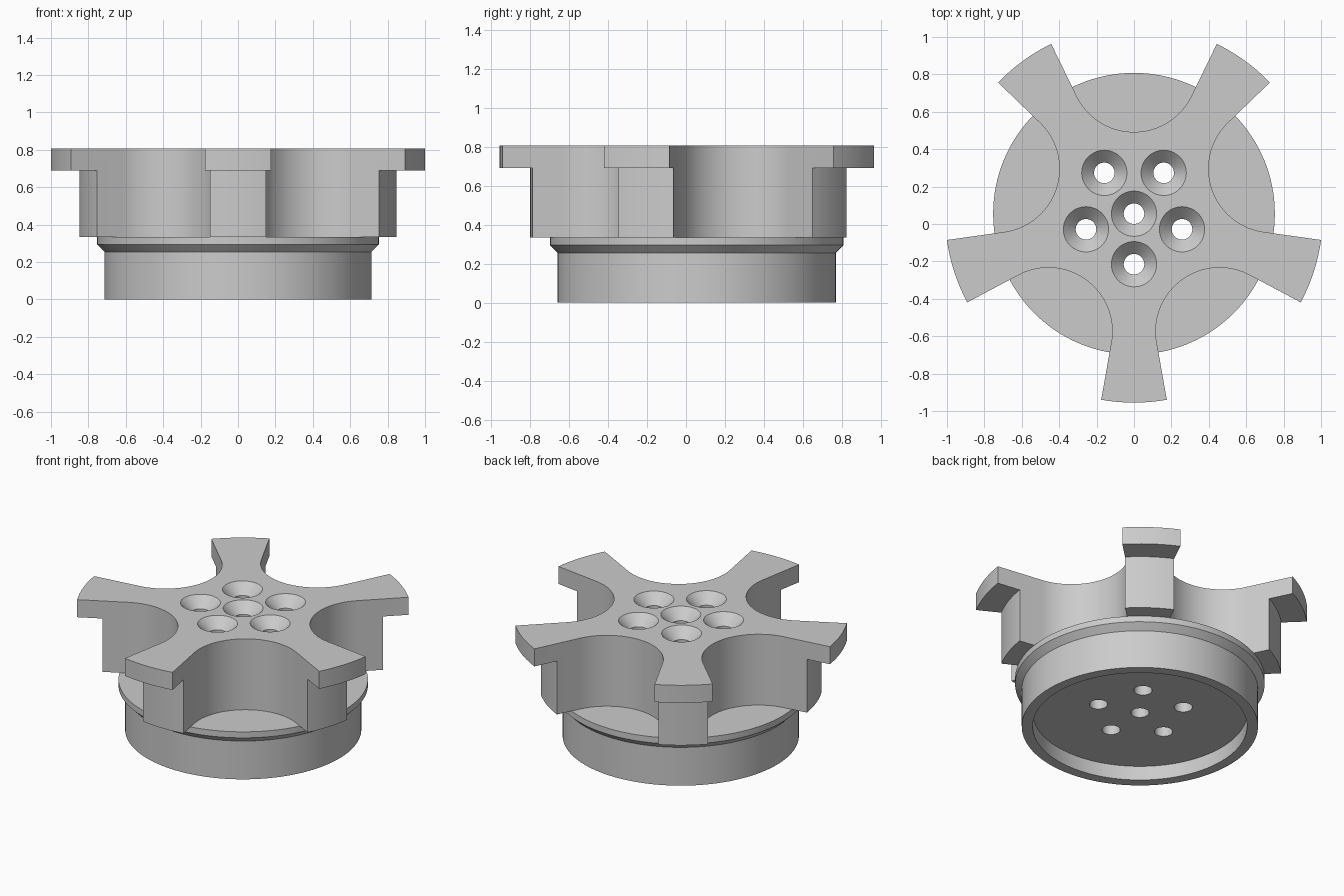
import bpy, bmesh
from math import sin, cos, pi, radians
from mathutils import Matrix, Vector

if "Cube" in bpy.data.objects:
    bpy.data.objects.remove(bpy.data.objects["Cube"])

CENTRE = Vector((0, 0.055, 0))
ARMS = 5
STEP = 2 * pi / ARMS
ARM_HALF = radians(10)
TIP_R, STEM_R, NECK_R = 1.01, 0.855, 0.437
SEAT_Z, SHELF_Z, TOP_Z = 0.335, 0.69, 0.807

grey = bpy.data.materials.new("plain grey")
grey.use_nodes = True
grey.diffuse_color = (0.6, 0.6, 0.6, 1)
grey.node_tree.nodes["Principled BSDF"].inputs["Base Color"].default_value = (0.6, 0.6, 0.6, 1)


def finish(name, bm, helper=False):
    mesh = bpy.data.meshes.new(name)
    bm.to_mesh(mesh)
    bm.free()
    ob = bpy.data.objects.new(name, mesh)
    ob.location = CENTRE
    mesh.materials.append(grey)
    bpy.context.collection.objects.link(ob)
    ob.hide_render = helper
    return ob


def skin(bm, loops, closed=False):
    """Join anticlockwise loops of points in order; cap the ends unless closed."""
    rings = [[bm.verts.new(p) for p in loop] for loop in loops]
    pairs = list(zip(rings, rings[1:]))
    if closed:
        pairs.append((rings[-1], rings[0]))
    else:
        bm.faces.new(rings[0][::-1])
        bm.faces.new(rings[-1])
    for a, b in pairs:
        for i in range(len(a)):
            j = (i + 1) % len(a)
            bm.faces.new((a[i], a[j], b[j], b[i]))


def circle(r, z, segments, offset=(0, 0)):
    return [(offset[0] + r * cos(2 * pi * i / segments),
             offset[1] + r * sin(2 * pi * i / segments), z) for i in range(segments)]


def cut(ob, cutter):
    mod = ob.modifiers.new("cut", 'BOOLEAN')
    mod.operation = 'DIFFERENCE'
    mod.solver = 'EXACT'
    mod.object = cutter
    bpy.context.view_layer.objects.active = ob
    bpy.ops.object.modifier_apply(modifier=mod.name)


# Round base: recessed underside, straight wall, chamfer and flange
bm = bmesh.new()
skin(bm, [circle(r, z, 128) for r, z in
          [(0.647, 0.095), (0.647, 0), (0.713, 0), (0.713, 0.255),
           (0.753, 0.295), (0.753, SEAT_Z)]])
base = finish("base", bm)

# Five-armed star: radial arm sides tangent to round scallops
gap = STEP / 2 - ARM_HALF
sweep = pi / 2 - gap
scallop_c = NECK_R / (1 - sin(gap))
scallop_r = scallop_c * sin(gap)
outline = []
for k in range(ARMS):
    turn = Matrix.Rotation(-pi / 2 + k * STEP, 3, 'Z')
    for i in range(13):
        a = ARM_HALF * (i / 6 - 1)
        outline.append(turn @ Vector((TIP_R * cos(a), TIP_R * sin(a), 0)))
    turn = Matrix.Rotation(-pi / 2 + (k + 0.5) * STEP, 3, 'Z')
    for i in range(41):
        a = pi + sweep * (1 - i / 20)
        outline.append(turn @ Vector((scallop_c + scallop_r * cos(a),
                                      scallop_r * sin(a), 0)))
bm = bmesh.new()
skin(bm, [[p + Vector((0, 0, z)) for p in outline] for z in (SEAT_Z, TOP_Z)])
star = finish("five_arm_star", bm)

# Undercut that leaves overhanging arm tips
bm = bmesh.new()
skin(bm, [circle(r, z, 160) for r, z in
          [(STEM_R, 0.2), (1.3, 0.2), (1.3, SHELF_Z), (STEM_R, SHELF_Z)]], closed=True)
undercut = finish("undercut_cutter", bm, True)
cut(star, undercut)

# Countersunk through holes: one central, five around it
bm = bmesh.new()
spots = [(0, 0)] + [(0.27 * cos(-pi / 2 + k * STEP), 0.27 * sin(-pi / 2 + k * STEP))
                    for k in range(ARMS)]
for spot in spots:
    skin(bm, [circle(r, z, 48, spot) for r, z in
              [(0.055, -0.1), (0.055, TOP_Z - 0.066), (0.121, TOP_Z), (0.121, 1)]])
holes = finish("hole_cutter", bm, True)
for part in (base, star):
    cut(part, holes)

for helper in (undercut, holes):
    bpy.data.objects.remove(helper)

# Smooth curved walls, sharp edges kept
bpy.ops.object.select_all(action='DESELECT')
for part in (base, star):
    part.select_set(True)
bpy.context.view_layer.objects.active = star
bpy.ops.object.shade_smooth_by_angle(angle=radians(25))
